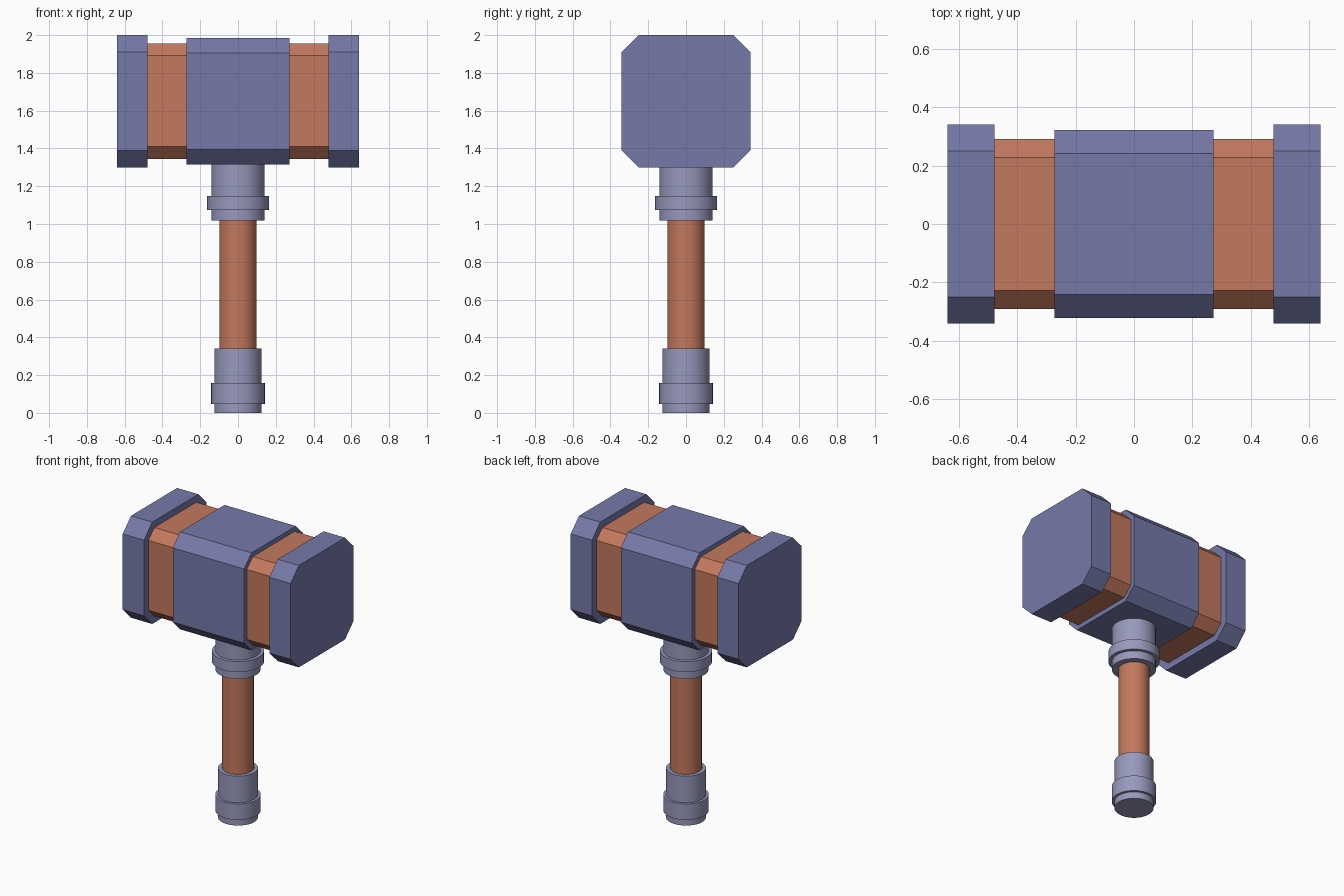
import bpy, bmesh
from math import radians, pi, cos, sin

cube = bpy.data.objects.get("Cube")
if cube:
    bpy.data.objects.remove(cube, do_unlink=True)


def material(name, rgb):
    m = bpy.data.materials.new(name)
    m.use_nodes = True
    m.diffuse_color = (*rgb, 1)
    m.node_tree.nodes["Principled BSDF"].inputs["Base Color"].default_value = (*rgb, 1)
    return m


BLUE = material("blue steel", (0.178, 0.194, 0.396))
PALE = material("pale steel", (0.31, 0.32, 0.50))
WOOD = material("red wood", (0.55, 0.19, 0.11))
HEAD_Z = 1.65


def finish(name, bm, mat):
    bmesh.ops.recalc_face_normals(bm, faces=bm.faces)
    mesh = bpy.data.meshes.new(name)
    bm.to_mesh(mesh)
    bm.free()
    mesh.materials.append(mat)
    ob = bpy.data.objects.new(name, mesh)
    bpy.context.collection.objects.link(ob)
    return ob


def head_block(name, x0, x1, half_y, half_z, cut, mat):
    """Chamfered-square profile extruded along x."""
    bm = bmesh.new()
    a, b = half_y - cut, half_z - cut
    profile = [(half_y, b), (a, half_z), (-a, half_z), (-half_y, b),
               (-half_y, -b), (-a, -half_z), (a, -half_z), (half_y, -b)]
    face = bm.faces.new([bm.verts.new((x0, y, HEAD_Z + z)) for y, z in profile])
    ext = bmesh.ops.extrude_face_region(bm, geom=[face])
    verts = [v for v in ext["geom"] if isinstance(v, bmesh.types.BMVert)]
    bmesh.ops.translate(bm, verts=verts, vec=(x1 - x0, 0, 0))
    return finish(name, bm, mat)


def turned(name, profile, mat, sides=32):
    """Closed solid turned around z from (radius, height) pairs."""
    bm = bmesh.new()
    rings = [[bm.verts.new((r * cos(2 * pi * i / sides), r * sin(2 * pi * i / sides), z))
              for i in range(sides)] for r, z in profile]
    for low, high in zip(rings, rings[1:]):
        for i in range(sides):
            j = (i + 1) % sides
            bm.faces.new((low[i], low[j], high[j], high[i]))
    bm.faces.new(rings[0])
    bm.faces.new(rings[-1])
    ob = finish(name, bm, mat)
    bpy.ops.object.select_all(action="DESELECT")
    ob.select_set(True)
    bpy.context.view_layer.objects.active = ob
    bpy.ops.object.shade_smooth_by_angle(angle=radians(30))
    return ob


# Hammer head: steel centre, then a wooden neck and steel cap on each side
head_block("head_centre", -0.272, 0.272, 0.322, 0.336, 0.08, BLUE)
for side, s in (("left", 1), ("right", -1)):
    head_block(side + "_neck", s * 0.272, s * 0.478, 0.292, 0.305, 0.064, WOOD)
    head_block(side + "_cap", s * 0.478, s * 0.64, 0.341, 0.351, 0.09, BLUE)

# Handle with a banded pommel and collar
turned("handle", [(0.099, 0.34), (0.099, 1.02)], WOOD)
turned("pommel", [(0.125, 0), (0.125, 0.047), (0.142, 0.047), (0.142, 0.157),
                  (0.125, 0.157), (0.125, 0.34)], PALE)
turned("collar", [(0.141, 1.018), (0.141, 1.075), (0.163, 1.075), (0.163, 1.148),
                  (0.141, 1.148), (0.141, 1.32)], PALE)
